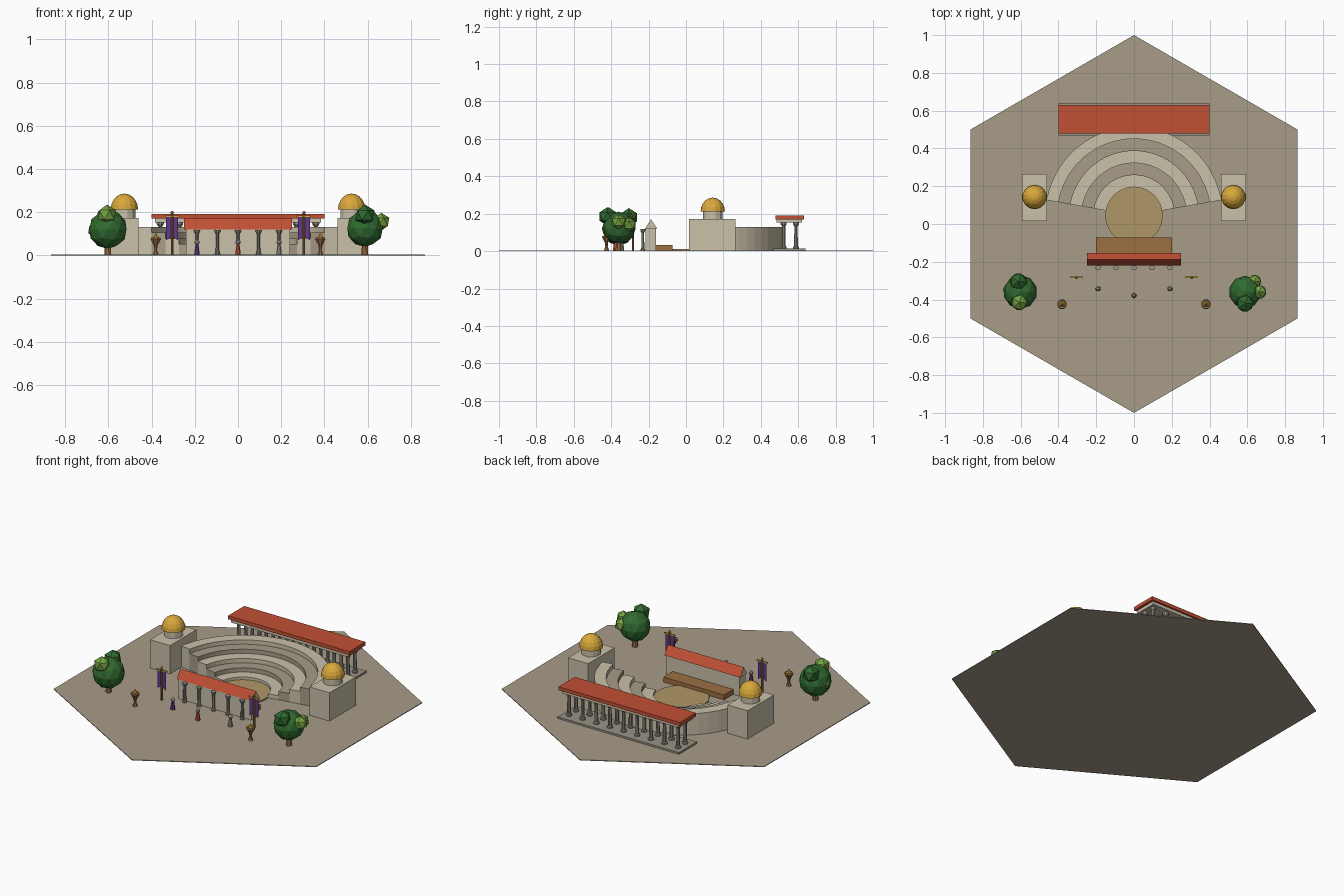
import bpy, bmesh, math
from mathutils import Vector

if "Cube" in bpy.data.objects:
    bpy.data.objects.remove(bpy.data.objects["Cube"])


def material(name, r, g, b):
    def linear(c):
        c /= 255
        return c / 12.92 if c <= 0.04045 else ((c + 0.055) / 1.055) ** 2.4
    color = (linear(r), linear(g), linear(b), 1)
    m = bpy.data.materials.new(name)
    m.use_nodes = True
    m.diffuse_color = color
    m.node_tree.nodes["Principled BSDF"].inputs["Base Color"].default_value = color
    return m


EARTH = material("taupe earth", 168, 156, 137)
STONE = material("cream stone", 202, 193, 170)
GREY = material("grey stone", 152, 147, 134)
RED = material("red tile", 194, 80, 53)
GOLD = material("gold", 217, 168, 60)
WOOD = material("brown wood", 156, 110, 66)
SAND = material("sand", 176, 151, 102)
PURPLE = material("purple cloth", 98, 56, 138)
DARK = material("dark green", 48, 106, 48)
LIGHT = material("light green", 116, 162, 66)


def finish(name, bm, mats):
    bmesh.ops.recalc_face_normals(bm, faces=bm.faces)
    mesh = bpy.data.meshes.new(name)
    bm.to_mesh(mesh)
    bm.free()
    for m in mats:
        mesh.materials.append(m)
    ob = bpy.data.objects.new(name, mesh)
    bpy.context.collection.objects.link(ob)
    return ob


def box(name, lo, hi, mat):
    bm = bmesh.new()
    bmesh.ops.create_cube(bm, size=1)
    for v in bm.verts:
        v.co = Vector([(a + b) / 2 + c * (b - a) for a, b, c in zip(lo, hi, v.co)])
    return finish(name, bm, [mat])


def lathe(name, at, profile, mat, sides=8, phase=0.5):
    """Solid of revolution from (radius, height) pairs."""
    bm = bmesh.new()
    rings = []
    for r, z in profile:
        angles = [math.tau * (i + phase) / sides for i in range(sides)]
        rings.append([bm.verts.new((at[0] + r * math.cos(a), at[1] + r * math.sin(a), z))
                      for a in angles])
    for low, high in zip(rings, rings[1:]):
        for i in range(sides):
            j = (i + 1) % sides
            bm.faces.new((low[i], low[j], high[j], high[i]))
    bm.faces.new(rings[0])
    bm.faces.new(rings[-1])
    bmesh.ops.remove_doubles(bm, verts=bm.verts, dist=1e-6)
    return finish(name, bm, [mat])


def prism(name, points, move, mats):
    """Flat outline pushed along a vector."""
    bm = bmesh.new()
    face = bm.faces.new([bm.verts.new(p) for p in points])
    out = bmesh.ops.extrude_face_region(bm, geom=[face])
    bmesh.ops.translate(bm, vec=move, verts=[g for g in out["geom"]
                                             if isinstance(g, bmesh.types.BMVert)])
    return finish(name, bm, mats)


def ball(name, at, r, mat, detail=1):
    bm = bmesh.new()
    bmesh.ops.create_icosphere(bm, subdivisions=detail, radius=r)
    bmesh.ops.translate(bm, vec=at, verts=bm.verts)
    return finish(name, bm, [mat])


def column(name, x, y, z0, z1, r):
    lathe(name, (x, y), [(r * 1.5, z0), (r * 1.5, z0 + 0.008), (r, z0 + 0.012),
                         (r * 0.85, z1 - 0.02), (r * 1.6, z1 - 0.008), (r * 1.6, z1)], GREY)


FLOOR = 0.002
CENTER = (0, 0.045)

# Ground and orchestra floor
lathe("ground", (0, 0), [(1, 0), (1, 0.004)], EARTH, 6)
lathe("orchestra_floor", CENTER, [(0.152, FLOOR), (0.152, 0.012)], SAND, 32)


# Curved seating tiers
def tier(name, r0, r1, top, mat):
    steps = 24
    angles = [math.radians(10 + 160 * i / steps) for i in range(steps + 1)]
    def arc(r):
        return [(CENTER[0] + r * math.cos(a), CENTER[1] + r * math.sin(a), FLOOR) for a in angles]
    bm = bmesh.new()
    inner, outer = ([bm.verts.new(p) for p in arc(r)] for r in (r0, r1))
    faces = [bm.faces.new((inner[i], outer[i], outer[i + 1], inner[i + 1])) for i in range(steps)]
    out = bmesh.ops.extrude_face_region(bm, geom=faces)
    for g in out["geom"]:
        if isinstance(g, bmesh.types.BMVert):
            g.co.z = top
    finish(name, bm, [mat])


for i in range(5):
    r = 0.15 + 0.064 * i
    tier(f"seat_tier_{i + 1}", r, r + 0.064, 0.028 + 0.0255 * i, EARTH if i % 2 else STONE)

# Stage and stage building
box("stage", (-0.2, -0.16, FLOOR), (0.2, -0.072, 0.034), WOOD)
box("stage_wall", (-0.24, -0.216, FLOOR), (0.24, -0.16, 0.12), STONE)
roof = prism("stage_roof", [(-0.25, -0.22, 0.12), (-0.25, -0.153, 0.12), (-0.25, -0.187, 0.17)],
             (0.5, 0, 0), [RED, STONE])
for f in roof.data.polygons:
    f.material_index = int(abs(f.normal.x) > 0.9)
for i in range(5):
    column(f"stage_column_{i + 1}", -0.19 + 0.095 * i, -0.231, FLOOR, 0.118, 0.009)

# Rear colonnade
box("colonnade_base", (-0.4, 0.468, FLOOR), (0.4, 0.638, 0.015), GREY)
box("colonnade_beam", (-0.385, 0.485, 0.152), (0.385, 0.62, 0.17), STONE)
box("colonnade_roof", (-0.4, 0.478, 0.17), (0.4, 0.63, 0.191), RED)
for i in range(9):
    for row, y in (("front", 0.522), ("back", 0.588)):
        column(f"colonnade_{row}_column_{i + 1}", -0.36 + 0.09 * i, y, 0.015, 0.152, 0.011)

# Paired parts on both sides
for side, s in (("left", 1), ("right", -1)):
    # Domed end tower
    x = s * 0.526
    box(f"{side}_tower", (x - 0.066, 0.017, FLOOR), (x + 0.066, 0.265, 0.173), STONE)
    lathe(f"{side}_drum", (x, 0.143), [(0.053, 0.173), (0.053, 0.212)], STONE, 12)
    dome = [(0.065 * math.cos(t * math.pi / 10), 0.212 + 0.074 * math.sin(t * math.pi / 10))
            for t in range(6)]
    lathe(f"{side}_dome", (x, 0.143), dome, GOLD, 14)

    # Banner with a forked tail
    x, y = s * 0.305, -0.283
    lathe(f"{side}_banner_pole", (x, y), [(0.006, FLOOR), (0.006, 0.195)], WOOD)
    ball(f"{side}_banner_finial", (x, y, 0.197), 0.009, GOLD)
    box(f"{side}_banner_bar", (x - 0.034, y - 0.004, 0.178), (x + 0.034, y + 0.004, 0.185), GOLD)
    cloth = [(-0.028, 0.179), (0.028, 0.179), (0.028, 0.07), (0, 0.088), (-0.028, 0.07)]
    prism(f"{side}_banner_cloth", [(x + u, y - 0.002, z) for u, z in cloth],
          (0, 0.004, 0), [PURPLE])

    # Brazier
    at = (s * 0.381, -0.425)
    lathe(f"{side}_brazier", at, [(0.015, FLOOR), (0.012, 0.01), (0.007, 0.025), (0.009, 0.045),
                                  (0.026, 0.075), (0.023, 0.082)], WOOD)
    lathe(f"{side}_brazier_flame", at, [(0.015, 0.08), (0, 0.105)], GOLD)

# Robed figures
for color, x, y, mat in (("purple", -0.19, -0.343, PURPLE), ("red", 0, -0.378, RED),
                         ("grey", 0.19, -0.343, GREY)):
    lathe(f"{color}_figure_robe", (x, y), [(0.014, FLOOR), (0.01, 0.035), (0.007, 0.052)], mat)
    ball(f"{color}_figure_head", (x, y, 0.06), 0.012, GREY, 2)

# Trees with clustered foliage
TREES = {
    "left": ((0.588, -0.36), [(0, 0, 0.125, 0.086, DARK), (0, -0.06, 0.185, 0.05, DARK),
                              (0.075, 0, 0.155, 0.042, LIGHT), (0.05, 0.055, 0.14, 0.04, LIGHT)]),
    "right": ((-0.602, -0.36), [(0, 0, 0.12, 0.09, DARK), (-0.01, 0.055, 0.18, 0.05, DARK),
                                (-0.005, -0.055, 0.188, 0.047, LIGHT),
                                (-0.058, 0.01, 0.12, 0.038, LIGHT)]),
}
for side, ((x, y), clumps) in TREES.items():
    lathe(f"{side}_tree_trunk", (x, y), [(0.017, FLOOR), (0.012, 0.08)], WOOD, 7)
    for i, (dx, dy, z, r, mat) in enumerate(clumps):
        ball(f"{side}_tree_foliage_{i + 1}", (x + dx, y + dy, z), r, mat, 1 if i else 2)
